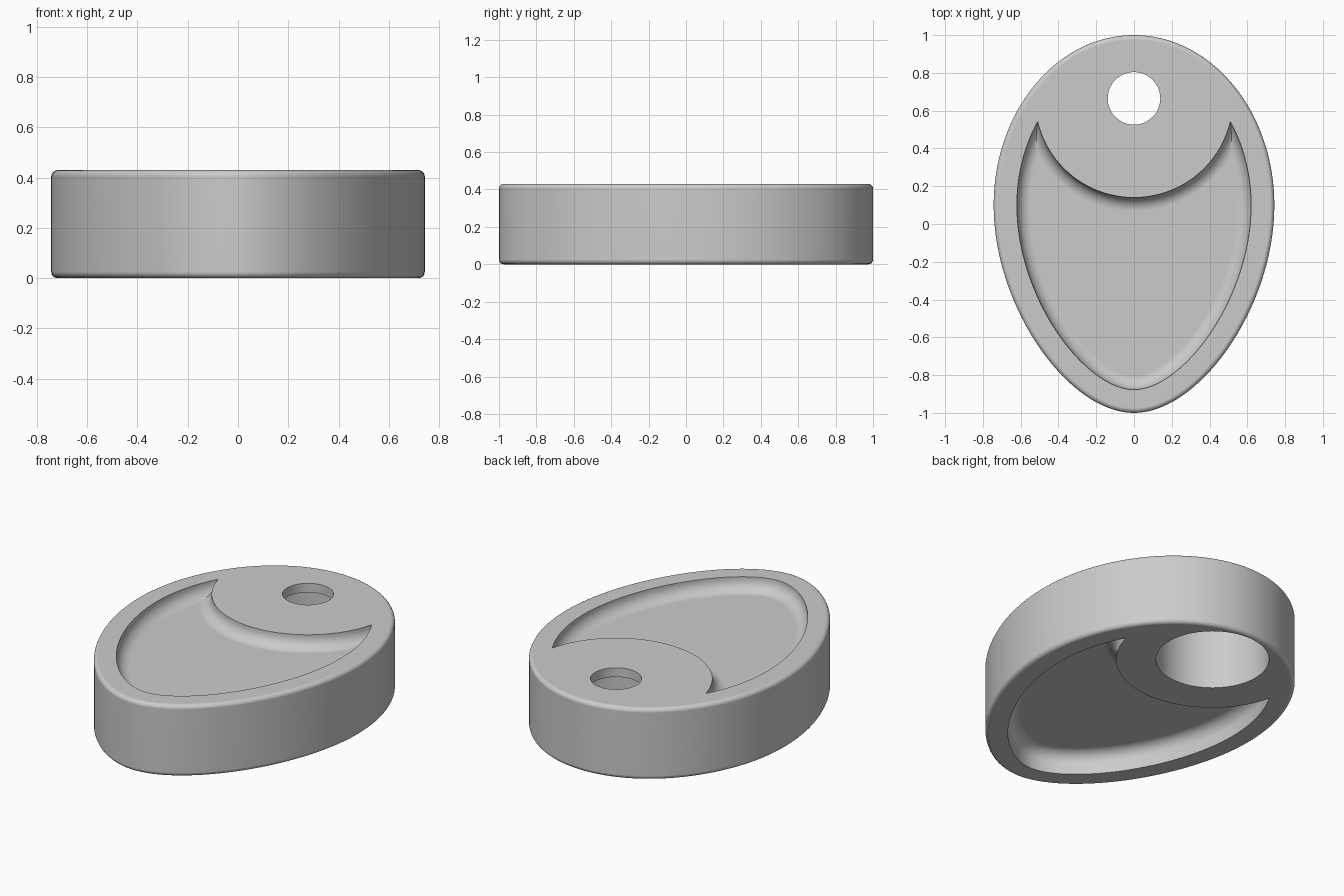
import bpy, bmesh, math
from mathutils import Vector

old = bpy.data.objects.get("Cube")
if old:
    bpy.data.objects.remove(old, do_unlink=True)

HEIGHT = 0.43
ROUND = 0.025                  # outer edge rounding
RIM = 0.123                    # wall between outline and pocket
FILLET = 0.072                 # pocket floor fillet
TOP_DEPTH, BOTTOM_DEPTH = 0.08, 0.13
HOLE = Vector((0, 0.665))      # centre shared by the hole and the pocket arc
ARC = 0.525

# Right half of the egg outline: two curves, from back to front
WIDE = Vector((0.743, 0.10))
UPPER = [Vector((0, 1)), Vector((0.41, 1)), Vector((0.743, 0.597)), WIDE]
LOWER = [WIDE, Vector((0.743, -0.445)), Vector((0.345, -1)), Vector((0, -1))]


def egg(t, inset):
    a, b, c, d = UPPER if t < 0.5 else LOWER
    u = 2 * t if t < 0.5 else 2 * t - 1
    v = 1 - u
    p = a * v**3 + b * 3 * v * v * u + c * 3 * v * u * u + d * u**3
    tan = ((b - a) * v * v + (c - b) * 2 * u * v + (d - c) * u * u).normalized()
    return p - Vector((-tan.y, tan.x)) * inset


def mirrored(points):
    return [Vector((-p.x, p.y)) for p in reversed(points)]


def egg_ring(inset, n=80):
    half = [egg(i / n, inset) for i in range(n + 1)]
    return half + mirrored(half)[1:-1]


def pocket_ring(inset, n=64, m=64):
    # Inset egg minus a disc around the hole; bisect for the crescent tip
    radius = ARC + inset
    lo, hi = 0.25, 0.5
    for _ in range(40):
        mid = (lo + hi) / 2
        if (egg(mid, RIM + inset) - HOLE).length < radius:
            lo = mid
        else:
            hi = mid
    half = [egg(hi + (1 - hi) * i / n, RIM + inset) for i in range(n + 1)]
    tip = half[0] - HOLE
    end = math.atan2(tip.y, tip.x)
    start = -math.pi - end
    arc = [HOLE + radius * Vector((math.cos(a), math.sin(a)))
           for a in (start + (end - start) * i / m for i in range(1, m))]
    return half + mirrored(half)[1:] + arc


def circle_ring(radius, n=96):
    return [HOLE + radius * Vector((math.cos(a), math.sin(a)))
            for a in (math.tau * i / n for i in range(n))]


def loft(name, layers):
    bm = bmesh.new()
    rings = [[bm.verts.new((p.x, p.y, z)) for p in ring] for ring, z in layers]
    for r, s in zip(rings, rings[1:]):
        for i in range(len(r)):
            j = (i + 1) % len(r)
            bm.faces.new((r[i], r[j], s[j], s[i]))
    bm.faces.new(rings[0])
    bm.faces.new(rings[-1])
    bmesh.ops.recalc_face_normals(bm, faces=bm.faces)
    mesh = bpy.data.meshes.new(name)
    bm.to_mesh(mesh)
    bm.free()
    obj = bpy.data.objects.new(name, mesh)
    bpy.context.collection.objects.link(obj)
    return obj


def pocket_layers(depth):
    # (inset, distance below the face): straight wall, then quarter-round fillet
    layers = [(0, -0.1), (0, depth - FILLET)]
    for i in range(1, 9):
        a = math.pi / 2 * i / 8
        layers.append((FILLET * (1 - math.cos(a)), depth - FILLET * (1 - math.sin(a))))
    return layers


# Egg-shaped body with rounded top and bottom edges
steps = [math.pi / 2 * i / 5 for i in range(6)]
lower = [(ROUND * (1 - math.sin(a)), ROUND * (1 - math.cos(a))) for a in steps]
profile = lower + [(d, HEIGHT - z) for d, z in reversed(lower)]
body = loft("egg_body", [(egg_ring(d), z) for d, z in profile])

cutters = [
    # Crescent pockets, the lower one deeper
    loft("top_pocket_cutter",
         [(pocket_ring(d), HEIGHT - z) for d, z in pocket_layers(TOP_DEPTH)]),
    loft("bottom_pocket_cutter",
         [(pocket_ring(d), z) for d, z in pocket_layers(BOTTOM_DEPTH)]),
    # Small through hole and the wide bore beneath it
    loft("hole_cutter", [(circle_ring(0.139), 0.2), (circle_ring(0.139), HEIGHT + 0.1)]),
    loft("bore_cutter", [(circle_ring(0.308), -0.1), (circle_ring(0.308), HEIGHT - 0.055)]),
]

bpy.ops.object.select_all(action='DESELECT')
bpy.context.view_layer.objects.active = body
body.select_set(True)
for cutter in cutters:
    cutter.hide_render = True
    mod = body.modifiers.new("cut", 'BOOLEAN')
    mod.operation = 'DIFFERENCE'
    mod.solver = 'EXACT'
    mod.object = cutter
    bpy.ops.object.modifier_apply(modifier=mod.name)
    bpy.data.objects.remove(cutter, do_unlink=True)

# Single grey material
grey = bpy.data.materials.new("plain_grey")
grey.use_nodes = True
colour = (0.6, 0.6, 0.6, 1)
grey.diffuse_color = colour
grey.node_tree.nodes["Principled BSDF"].inputs["Base Color"].default_value = colour
body.data.materials.clear()
body.data.materials.append(grey)

# Smooth walls, crisp pocket and hole edges
bpy.ops.object.shade_smooth_by_angle(angle=math.radians(35))
weighted = body.modifiers.new("weighted_normals", 'WEIGHTED_NORMAL')
weighted.keep_sharp = True
